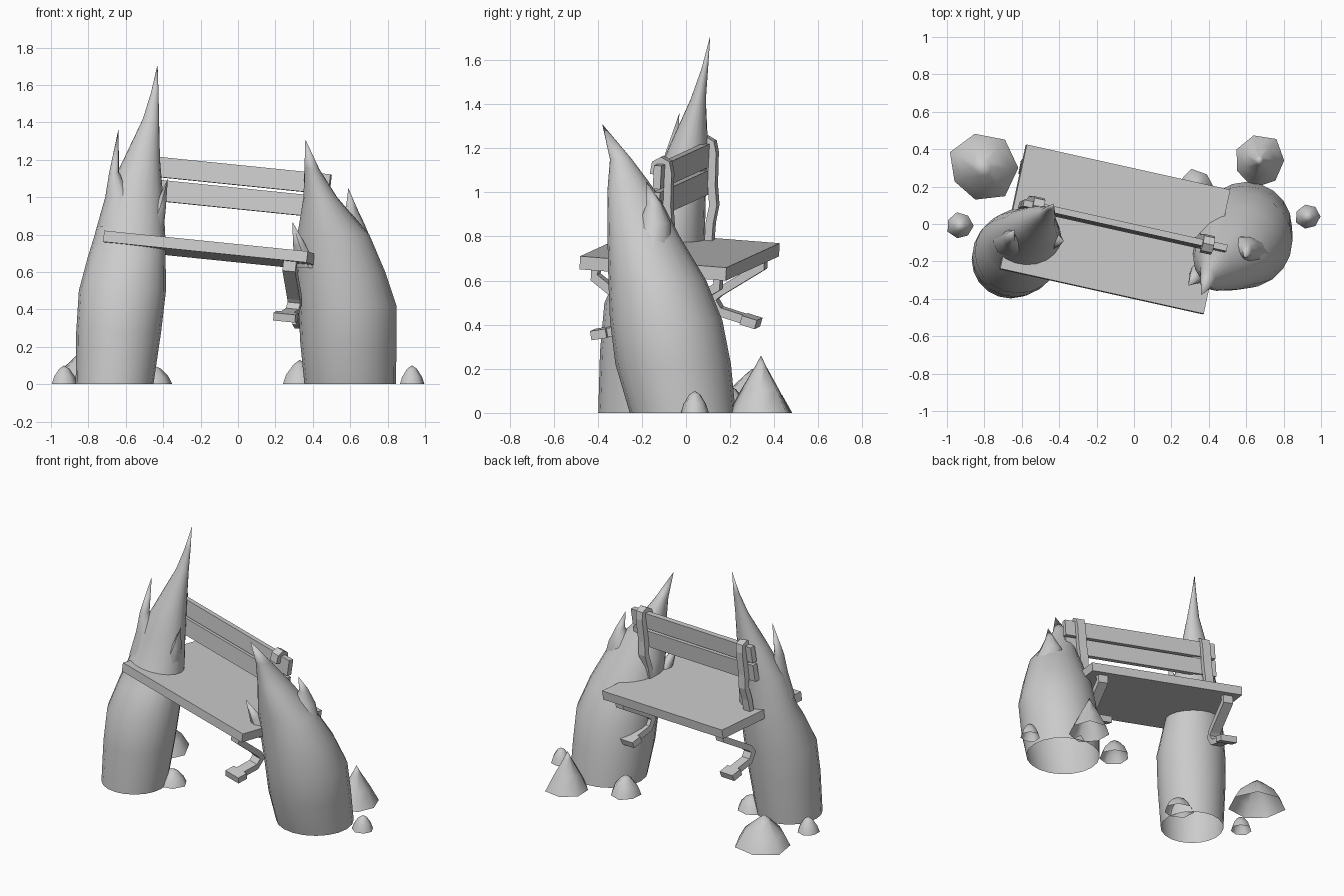
import bpy, bmesh, math, random
from mathutils import Matrix, Vector

cube = bpy.data.objects.get("Cube")
if cube:
    bpy.data.objects.remove(cube)
random.seed(4)

grey = bpy.data.materials.new("stone_grey")
grey.use_nodes = True
GREY = (0.6, 0.6, 0.6, 1)
grey.diffuse_color = GREY
grey.node_tree.nodes["Principled BSDF"].inputs["Base Color"].default_value = GREY

# Tilted frame shared by every bench part: u along, v across, w up
u = Vector((1.08, -0.24, -0.11)).normalized()
v = Vector((0.125, 0.665, -0.05))
v = (v - u * v.dot(u)).normalized()
w = u.cross(v)
BENCH = Matrix((u, v, w)).transposed().to_4x4()
BENCH.translation = (-0.1, -0.0275, 0.74)


def finish(name, bm, matrix=None, smooth=None):
    bmesh.ops.recalc_face_normals(bm, faces=bm.faces)
    mesh = bpy.data.meshes.new(name)
    bm.to_mesh(mesh)
    bm.free()
    mesh.materials.append(grey)
    obj = bpy.data.objects.new(name, mesh)
    bpy.context.collection.objects.link(obj)
    if matrix:
        obj.matrix_world = matrix
    if smooth:
        bpy.ops.object.select_all(action='DESELECT')
        obj.select_set(True)
        bpy.context.view_layer.objects.active = obj
        bpy.ops.object.shade_smooth_by_angle(angle=math.radians(smooth))
    return obj


def loft(name, rings, sides, smooth=50, jitter=0.0):
    """Open-bottomed skin through (x, y, z, rx, ry) rings, ending in a point."""
    bm = bmesh.new()
    wobble = [1 + random.uniform(-jitter, jitter) for _ in range(sides)]
    loops = []
    for x, y, z, rx, ry in rings[:-1]:
        loop = []
        for i in range(sides):
            a = math.tau * i / sides
            loop.append(bm.verts.new((x + rx * wobble[i] * math.cos(a),
                                      y + ry * wobble[i] * math.sin(a), z)))
        loops.append(loop)
    tip = bm.verts.new(rings[-1][:3])
    for i in range(sides):
        j = (i + 1) % sides
        for low, high in zip(loops, loops[1:]):
            bm.faces.new((low[i], low[j], high[j], high[i]))
        bm.faces.new((loops[-1][i], loops[-1][j], tip))
    return finish(name, bm, smooth=smooth)


def box(name, lo, hi):
    bm = bmesh.new()
    bmesh.ops.create_cube(bm, size=1)
    lo, hi = Vector(lo), Vector(hi)
    for vert in bm.verts:
        vert.co = (lo + hi) / 2 + vert.co * (hi - lo)
    return finish(name, bm, BENCH)


def strip(name, path, centre, width, thick):
    """Bent flat bar following (v, w) points, extruded along u."""
    pts = [Vector(p) for p in path]
    left, right = [], []
    for i, p in enumerate(pts):
        t = (pts[min(i + 1, len(pts) - 1)] - pts[max(i - 1, 0)]).normalized()
        n = Vector((-t.y, t.x)) * thick / 2
        left.append(p + n)
        right.append(p - n)
    bm = bmesh.new()
    sections = []
    for a, b in zip(left, right):
        sections.append([bm.verts.new((centre + s * width / 2, q.x, q.y))
                         for q, s in ((a, -1), (a, 1), (b, 1), (b, -1))])
    for s, t in zip(sections, sections[1:]):
        for i in range(4):
            j = (i + 1) % 4
            bm.faces.new((s[i], s[j], t[j], t[i]))
    bm.faces.new(sections[0])
    bm.faces.new(sections[-1][::-1])
    return finish(name, bm, BENCH)


# Bench seat and back slats
box("seat", (-0.56, -0.34, -0.06), (0.56, 0.34, 0))
box("upper_back_slat", (-0.555, -0.02, 0.333), (0.565, 0.015, 0.44))
box("lower_back_slat", (-0.555, -0.02, 0.205), (0.565, 0.015, 0.318))

# Hooked back posts and zigzag legs at both ends
POST = [(0.032, -0.02), (0.034, 0.08), (0.046, 0.16), (0.034, 0.25), (0.03, 0.4),
        (0.02, 0.443), (-0.005, 0.455), (-0.03, 0.44), (-0.036, 0.39)]
LEG = [(0.28, -0.04), (0.285, -0.1), (0.09, -0.235), (0.065, -0.27),
       (0.1, -0.32), (0.27, -0.36)]
for side, end in (("right", -0.475), ("left", 0.46)):
    strip(side + "_back_post", POST, end, 0.06, 0.035)
    for face, s in (("front", -1), ("back", 1)):
        strip(f"{side}_{face}_leg", [(s * a, b) for a, b in LEG], end, 0.07, 0.04)
        strip(f"{side}_{face}_foot", [(s * 0.21, -0.347), (s * 0.28, -0.363)],
              end, 0.12, 0.042)

# Tall pillar with its two side spikes
loft("tall_pillar", [
    (-0.66, -0.19, 0, 0.208, 0.208), (-0.638, -0.17, 0.28, 0.227, 0.22),
    (-0.618, -0.15, 0.5, 0.233, 0.22), (-0.595, -0.1, 0.68, 0.208, 0.185),
    (-0.58, -0.07, 0.78, 0.192, 0.155), (-0.555, -0.035, 1.0, 0.155, 0.125),
    (-0.515, 0.01, 1.2, 0.098, 0.09), (-0.465, 0.055, 1.42, 0.043, 0.035),
    (-0.445, 0.085, 1.56, 0.02, 0.015), (-0.43, 0.11, 1.71, 0, 0)], 20)
loft("tall_pillar_outer_spike", [
    (-0.62, -0.09, 0.84, 0.135, 0.1), (-0.635, -0.08, 1.0, 0.075, 0.07),
    (-0.662, -0.075, 1.13, 0.027, 0.037), (-0.64, -0.03, 1.36, 0, 0)], 10)
loft("tall_pillar_inner_spike", [
    (-0.47, -0.08, 0.8, 0.07, 0.07), (-0.415, -0.085, 0.95, 0.03, 0.04),
    (-0.375, -0.09, 1.1, 0, 0)], 8)

# Short pillar with its two side spikes
loft("short_pillar", [
    (0.6, -0.015, 0, 0.245, 0.24), (0.59, -0.058, 0.22, 0.257, 0.262),
    (0.585, -0.09, 0.42, 0.262, 0.255), (0.55, -0.13, 0.6, 0.237, 0.222),
    (0.51, -0.192, 0.8, 0.192, 0.164), (0.44, -0.245, 1.0, 0.09, 0.112),
    (0.395, -0.295, 1.15, 0.04, 0.05), (0.36, -0.38, 1.31, 0, 0)], 20)
loft("short_pillar_outer_spike", [
    (0.575, -0.16, 0.74, 0.15, 0.1), (0.595, -0.14, 0.86, 0.08, 0.075),
    (0.605, -0.145, 0.95, 0.027, 0.035), (0.59, -0.18, 1.05, 0, 0)], 10)
loft("short_pillar_inner_spike", [
    (0.38, -0.23, 0.62, 0.075, 0.08), (0.33, -0.28, 0.74, 0.035, 0.04),
    (0.29, -0.33, 0.87, 0, 0)], 8)

# Loose pointed rocks: x, y, radius, height, waist and crown widths
ROCKS = [(-0.81, 0.3, 0.18, 0.2, 0.75, 0.25), (-0.93, -0.01, 0.07, 0.1, 0.8, 0.4),
         (-0.45, -0.08, 0.1, 0.1, 0.8, 0.4), (0.67, 0.34, 0.14, 0.26, 0.62, 0.17),
         (0.93, 0.04, 0.07, 0.1, 0.8, 0.4), (0.33, 0.19, 0.1, 0.13, 0.8, 0.35)]
for i, (x, y, r, h, waist, crown) in enumerate(ROCKS):
    loft(f"rock_{i + 1}", [
        (x, y, 0, r, r), (x, y, h * 0.4, r * waist, r * waist),
        (x, y, h * 0.82, r * crown, r * crown), (x, y, h, 0, 0)], 7, 70, 0.08)
